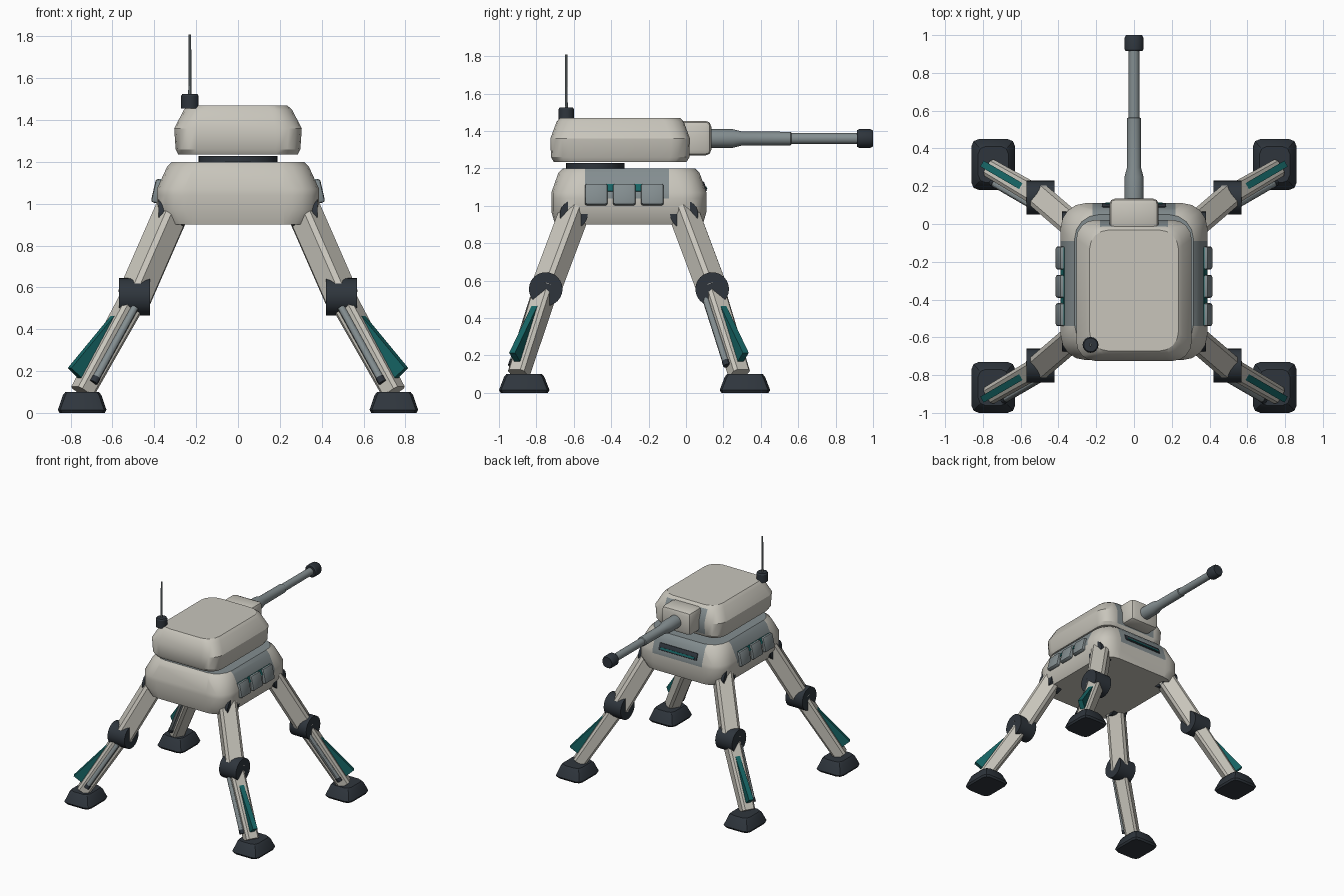
import bpy, bmesh, math
from mathutils import Matrix, Vector

cube = bpy.data.objects.get("Cube")
if cube:
    bpy.data.objects.remove(cube, do_unlink=True)


def material(name, rgb):
    m = bpy.data.materials.new(name)
    m.use_nodes = True
    m.diffuse_color = (*rgb, 1)
    m.node_tree.nodes["Principled BSDF"].inputs["Base Color"].default_value = (*rgb, 1)
    return m


SHELL = material("bone_shell", (0.58, 0.56, 0.50))
STEEL = material("grey_steel", (0.23, 0.27, 0.28))
DARK = material("dark_joint", (0.028, 0.036, 0.046))
TEAL = material("teal_accent", (0.008, 0.13, 0.13))


def finish(name, bm, mats, matrix=Matrix(), angle=30):
    bmesh.ops.recalc_face_normals(bm, faces=bm.faces[:])
    bm.transform(matrix)
    me = bpy.data.meshes.new(name)
    bm.to_mesh(me)
    bm.free()
    ob = bpy.data.objects.new(name, me)
    bpy.context.collection.objects.link(ob)
    for m in mats:
        me.materials.append(m)
    bpy.ops.object.select_all(action="DESELECT")
    ob.select_set(True)
    bpy.context.view_layer.objects.active = ob
    bpy.ops.object.shade_smooth_by_angle(angle=math.radians(angle))
    return ob


def skin(rings):
    """Join equal-length rings of points into a capped solid."""
    bm = bmesh.new()
    loops = [[bm.verts.new(p) for p in r] for r in rings]
    n = len(loops[0])
    for a, b in zip(loops, loops[1:]):
        for i in range(n):
            j = (i + 1) % n
            bm.faces.new((a[i], a[j], b[j], b[i]))
    bm.faces.new(loops[0][::-1])
    bm.faces.new(loops[-1])
    return bm


def rounded_ring(z, hx, hy, r, steps):
    pts = []
    for q, (sx, sy) in enumerate([(1, 1), (-1, 1), (-1, -1), (1, -1)]):
        for k in range(steps + 1):
            t = math.pi / 2 * (q + k / steps)
            pts.append((sx * (hx - r) + r * math.cos(t), sy * (hy - r) + r * math.sin(t), z))
    return pts


def loft(levels, r, steps=3):
    return skin([rounded_ring(z, hx, hy, r, steps) for z, hx, hy in levels])


def lathe(name, profile, mat, matrix, sides=24):
    """Turned part along local z from (z, radius) pairs."""
    turn = [math.tau * k / sides for k in range(sides)]
    bm = skin([[(r * math.cos(t), r * math.sin(t), z) for t in turn] for z, r in profile])
    return finish(name, bm, [mat], matrix)


def box(name, size, mat, matrix, bevel=0.0):
    bm = bmesh.new()
    bmesh.ops.create_cube(bm, size=1)
    bm.transform(Matrix.Diagonal((*size, 1)))
    if bevel:
        bmesh.ops.bevel(bm, geom=bm.edges[:], offset=bevel, segments=2, affect="EDGES", profile=0.5)
    return finish(name, bm, [mat], matrix)


def cut(bm, co, no):
    bmesh.ops.bisect_plane(bm, geom=bm.verts[:] + bm.edges[:] + bm.faces[:], plane_co=co, plane_no=no)


def at(x, y, z):
    return Matrix.Translation((x, y, z))


ALONG_Y = Matrix.Rotation(-math.pi / 2, 4, "X")
ALONG_X = Matrix.Rotation(math.pi / 2, 4, "Y")
MID = -0.305

# Hull, with grey fields around the side pads, the bow slot and the deck
bm = loft([(0.90, 0.35, 0.395), (0.97, 0.388, 0.415), (1.07, 0.388, 0.415),
           (1.175, 0.34, 0.378), (1.20, 0.315, 0.355)], 0.13, 4)
bm.transform(at(0, MID, 0))
for y in (-0.54, -0.09):
    cut(bm, (0, y, 0), (0, 1, 0))
for x in (-0.22, 0.22):
    cut(bm, (x, 0, 0), (1, 0, 0))
cut(bm, (0, 0, 1.04), (0, 0, 1))
for f in bm.faces:
    c = f.calc_center_median()
    side = abs(c.x) > 0.3 and -0.54 < c.y < -0.09 and c.z > 1.04
    bow = c.y > 0 and abs(c.x) < 0.22 and c.z > 1.04
    f.material_index = int(side or bow or c.z > 1.195)
finish("hull", bm, [SHELL, STEEL])

# Bow vision slot
tilt = at(0, 0.085, 1.10) @ Matrix.Rotation(math.radians(20), 4, "X")
box("bow_slot", (0.34, 0.04, 0.055), DARK, tilt, 0.006)
box("bow_slot_light", (0.30, 0.006, 0.014), TEAL, tilt @ at(0, 0.021, -0.012))

# Side pads and light strips
for s, side in ((1, "left"), (-1, "right")):
    for k in range(3):
        m = at(s * 0.385, -0.48 + 0.15 * k, 1.06) @ Matrix.Rotation(s * math.radians(-13), 4, "Y")
        box(f"{side}_pad_{k + 1}", (0.04, 0.122, 0.115), STEEL, m, 0.012)
    m = at(s * 0.373, -0.33, 1.095) @ Matrix.Rotation(s * math.radians(-24), 4, "Y")
    box(f"{side}_light_strip", (0.018, 0.41, 0.042), TEAL, m)

# Turret ring, turret and antenna
lathe("turret_ring", [(1.19, 1), (1.228, 1)], DARK, at(0, -0.485, 0) @ Matrix.Diagonal((0.19, 0.157, 1, 1)), 32)
bm = loft([(1.235, 0.285, 0.355), (1.26, 0.298, 0.37), (1.36, 0.305, 0.373),
           (1.45, 0.258, 0.34), (1.47, 0.235, 0.32)], 0.1, 4)
bm.transform(at(0, -0.352, 0))
for x in (-0.18, 0.18):
    cut(bm, (x, 0, 0), (1, 0, 0))
for f in bm.faces:
    c = f.calc_center_median()
    f.material_index = int(c.y > -0.02 and abs(c.x) < 0.18 and 1.25 < c.z < 1.45)
finish("turret", bm, [SHELL, STEEL])
spot = at(-0.23, -0.64, 0)
lathe("antenna_base", [(1.455, 0.042), (1.515, 0.042), (1.525, 0.036)], DARK, spot, 16)
lathe("antenna_rod", [(1.52, 0.008), (1.81, 0.006)], STEEL, spot, 8)

# Gun
box("gun_mantlet", (0.26, 0.17, 0.185), SHELL, at(0, 0.05, 1.362), 0.03)
gun = at(0, 0, 1.36) @ ALONG_Y
lathe("gun_barrel", [(0.10, 0.05), (0.25, 0.05), (0.30, 0.037), (0.56, 0.036),
                     (0.565, 0.03), (0.93, 0.029)], STEEL, gun)
lathe("gun_muzzle", [(0.915, 0.044), (0.925, 0.05), (0.985, 0.05), (1.0, 0.042)], DARK, gun)


def limb_frame(a, b):
    d = (b - a).normalized()
    y = Vector((0, 0, 1)).cross(d).normalized()
    m = Matrix((y.cross(d), y, d)).transposed().to_4x4()
    m.translation = a
    return m, (b - a).length


# Four legs
for sx, side in ((1, "left"), (-1, "right")):
    for sy, end in ((1, "bow"), (-1, "stern")):
        tag = f"{end}_{side}"
        hip = Vector((sx * 0.32, MID + sy * 0.295, 0.955))
        knee = Vector((sx * 0.495, MID + sy * 0.445, 0.555))
        ankle = Vector((sx * 0.745, MID + sy * 0.59, 0.10))

        # Joints turn about the x axis
        for part, p, r, h in (("hip", hip, 0.075, 0.06), ("knee", knee, 0.09, 0.075)):
            lathe(f"{tag}_{part}_joint", [(-h, r), (h, r)], DARK, Matrix.Translation(p) @ ALONG_X, 24)

        # Upper and lower limbs with chamfered edges
        m, length = limb_frame(hip, knee)
        finish(f"{tag}_upper_leg", loft([(-0.02, 0.068, 0.068), (length, 0.068, 0.068)], 0.02, 1), [SHELL], m)
        m, length = limb_frame(knee, ankle)
        finish(f"{tag}_lower_leg", loft([(0, 0.055, 0.055), (length, 0.048, 0.05)], 0.016, 1), [SHELL], m)

        # Piston on the stern-facing flank
        flank = -1 if m.col[1].y > 0 else 1
        rail = m @ at(0, flank * 0.06, 0)
        lathe(f"{tag}_piston", [(0.06, 0.018), (0.46, 0.018)], STEEL, rail, 12)
        lathe(f"{tag}_piston_foot", [(0.455, 0.02), (0.485, 0.02)], DARK, rail, 12)

        # Outer fin
        outline = [(-0.045, 0.1), (-0.045, 0.49), (-0.12, 0.48)]
        finish(f"{tag}_fin", skin([[(x, w, z) for x, z in outline] for w in (-0.018, 0.018)]), [TEAL], m)

        # Foot, set slightly toward the bow
        foot = loft([(0, 0.108, 0.126), (0.015, 0.116, 0.135), (0.085, 0.092, 0.108),
                     (0.1, 0.08, 0.096)], 0.04, 2)
        finish(f"{tag}_foot", foot, [DARK], at(ankle.x, ankle.y + 0.03, 0))
